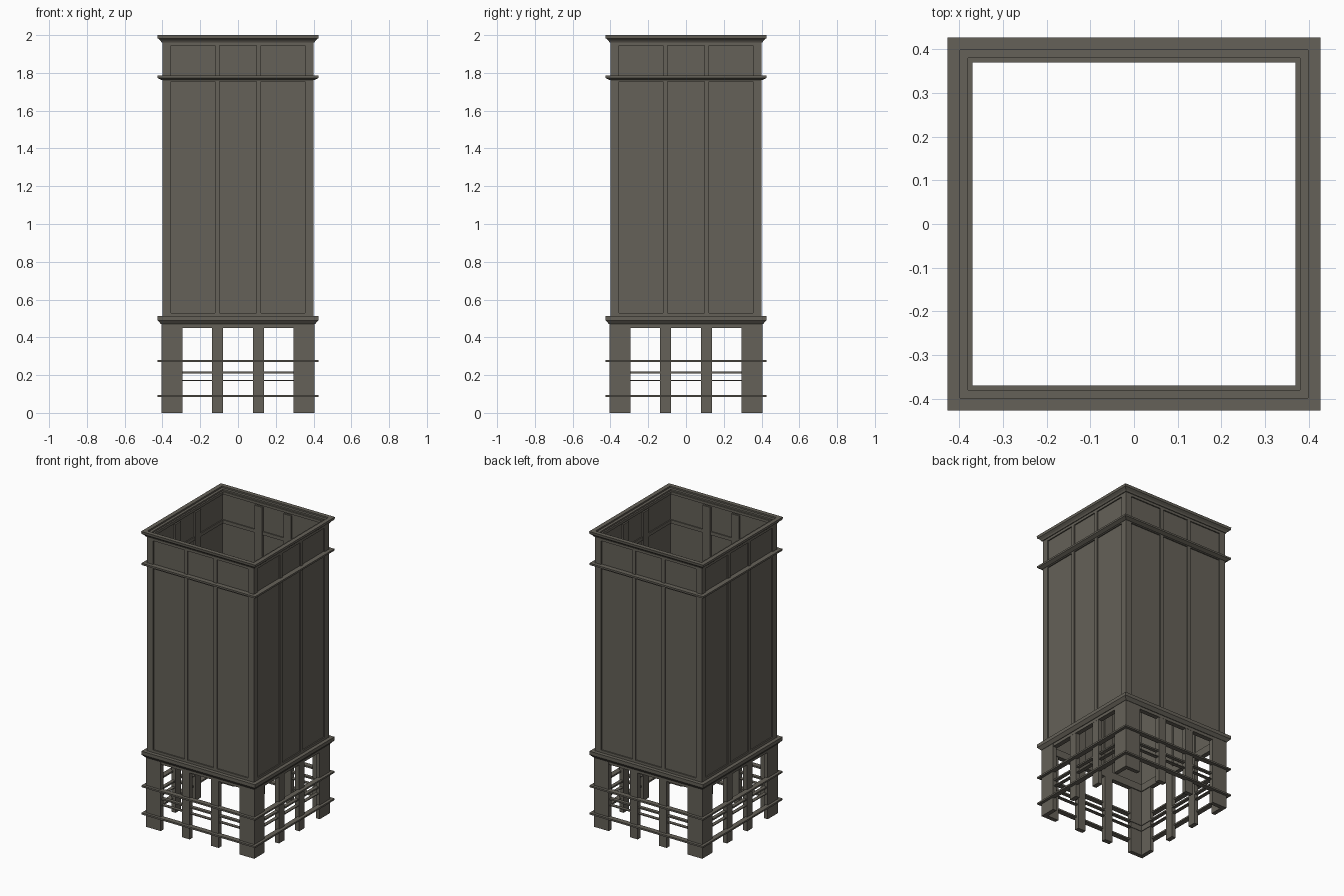
import bpy, bmesh, math

if "Cube" in bpy.data.objects:
    bpy.data.objects.remove(bpy.data.objects["Cube"])

mat = bpy.data.materials.new("weathered grey brown")
mat.diffuse_color = (0.13, 0.12, 0.098, 1)
mat.use_nodes = True
mat.node_tree.nodes["Principled BSDF"].inputs["Base Color"].default_value = mat.diffuse_color


def finish(name, bm):
    bmesh.ops.recalc_face_normals(bm, faces=bm.faces)
    me = bpy.data.meshes.new(name)
    bm.to_mesh(me)
    bm.free()
    me.materials.append(mat)
    ob = bpy.data.objects.new(name, me)
    bpy.context.collection.objects.link(ob)
    return ob


def ring(name, profile):
    """Sweep a closed (radius, z) profile round a square with mitred corners."""
    bm = bmesh.new()
    loops = [[bm.verts.new((sx * r, sy * r, z)) for r, z in profile]
             for sx, sy in ((-1, -1), (1, -1), (1, 1), (-1, 1))]
    n = len(profile)
    for i in range(4):
        a, b = loops[i], loops[(i + 1) % 4]
        for j in range(n):
            k = (j + 1) % n
            bm.faces.new((a[j], b[j], b[k], a[k]))
    return finish(name, bm)


def band(name, r0, r1, z0, z1):
    return ring(name, [(r0, z0), (r1, z0), (r1, z1), (r0, z1)])


def four_sides(name, boxes):
    """Boxes (x0, x1, inner r, outer r, z0, z1) on the front, repeated on all sides."""
    bm = bmesh.new()
    for s in range(4):
        c, d = math.cos(s * math.pi / 2), math.sin(s * math.pi / 2)
        for x0, x1, r0, r1, z0, z1 in boxes:
            v = [bm.verts.new((x * c + r * d, x * d - r * c, z))
                 for z in (z0, z1) for x, r in ((x0, r0), (x1, r0), (x1, r1), (x0, r1))]
            for f in ((0, 1, 2, 3), (4, 5, 6, 7), (0, 1, 5, 4),
                      (1, 2, 6, 5), (2, 3, 7, 6), (3, 0, 4, 7)):
                bm.faces.new([v[i] for i in f])
    return finish(name, bm)


# recessed wall panels and the slim ribs standing proud of them
band("wall_panels", 0.383, 0.392, 0.46, 1.97)
four_sides("wall_ribs", [(x - 0.012, x + 0.012, 0.385, 0.4, 0.5, 1.96) for x in (-0.11, 0.11)])

# corner strips of the upper walls
bm_strips = [(-0.4, -0.355, 0.385, 0.4, 0.5, 1.96), (0.355, 0.4, 0.385, 0.4, 0.5, 1.96)]
four_sides("wall_corner_strips", bm_strips)

# top and bottom edging of each panel field
for i, (z0, z1) in enumerate(((0.5, 0.53), (1.755, 1.78), (1.945, 1.965))):
    band(f"panel_edging_{i}", 0.385, 0.4, z0, z1)

# full-height intermediate posts, showing inside the walls and as legs below
four_sides("inner_posts", [(x - 0.029, x + 0.029, 0.372, 0.39, 0.45, 1.95) for x in (-0.108, 0.108)])
four_sides("middle_legs", [(x - 0.029, x + 0.029, 0.372, 0.403, 0, 0.47) for x in (-0.108, 0.108)])

# angle-shaped corner legs
four_sides("corner_legs", [(-0.406, -0.294, 0.378, 0.406, 0, 0.47),
                           (0.294, 0.406, 0.378, 0.406, 0, 0.47)])

# lintel over the open base
band("base_lintel", 0.372, 0.404, 0.45, 0.5)

# moulded cornices
ring("base_cornice", [(0.38, 0.47), (0.408, 0.47), (0.425, 0.49), (0.425, 0.513), (0.38, 0.513)])
ring("middle_cornice", [(0.376, 1.762), (0.405, 1.762), (0.425, 1.773), (0.425, 1.785), (0.376, 1.785)])
ring("top_cornice", [(0.37, 1.962), (0.405, 1.962), (0.411, 1.972), (0.425, 1.983), (0.427, 2.0),
                     (0.398, 2.0), (0.398, 1.99), (0.38, 1.99), (0.38, 1.98), (0.37, 1.98)])

# outer and inner rails round the open base
band("upper_outer_rail", 0.39, 0.425, 0.27, 0.281)
band("lower_outer_rail", 0.39, 0.425, 0.085, 0.096)
band("upper_inner_rail", 0.374, 0.398, 0.208, 0.218)
band("lower_inner_rail", 0.374, 0.398, 0.168, 0.173)
